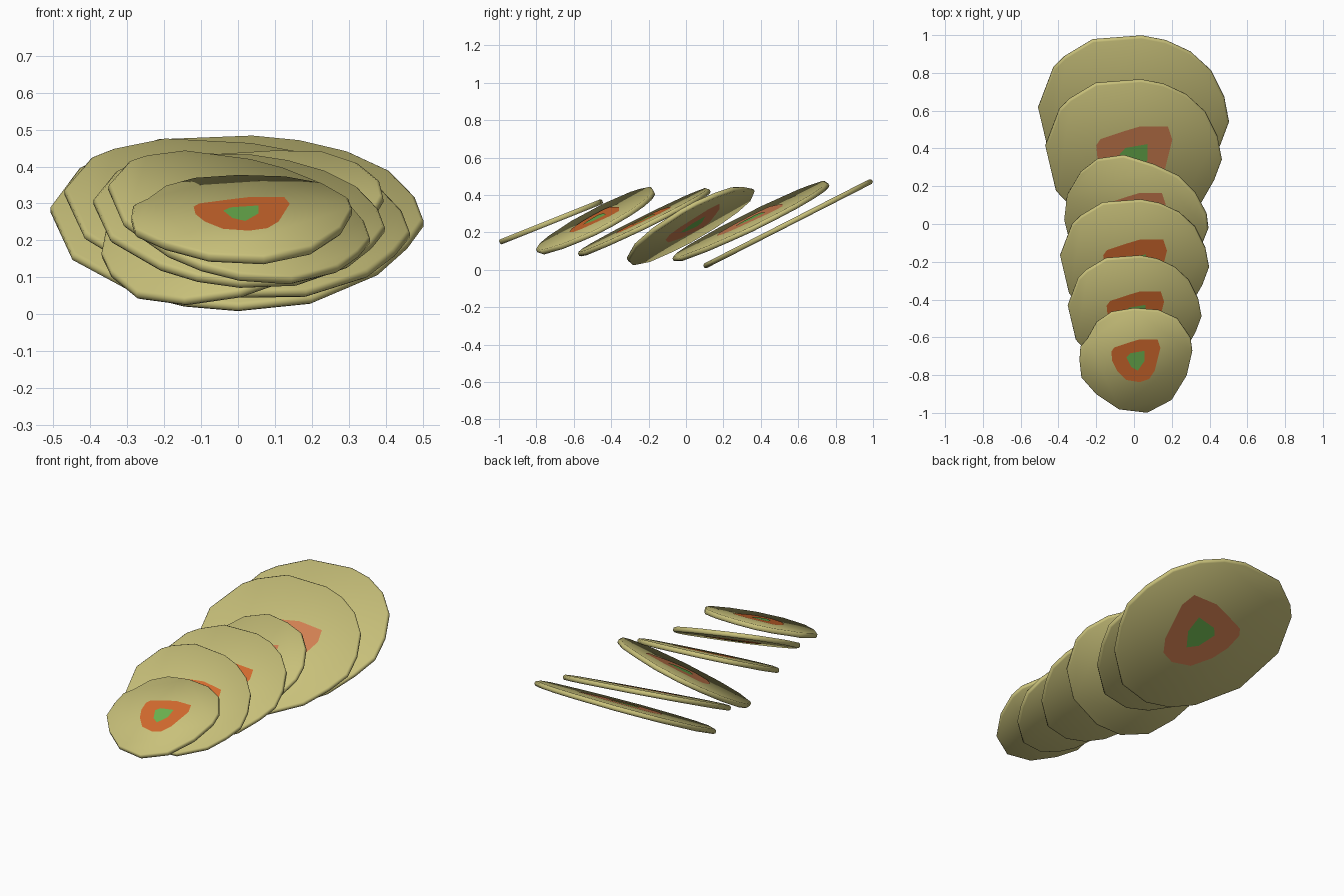
import bpy, bmesh
from mathutils import Vector

if "Cube" in bpy.data.objects:
    bpy.data.objects.remove(bpy.data.objects["Cube"])


def material(name, rgb):
    m = bpy.data.materials.new(name)
    m.diffuse_color = (*rgb, 1)
    m.use_nodes = True
    m.node_tree.nodes["Principled BSDF"].inputs["Base Color"].default_value = m.diffuse_color
    return m


FLESH = material("pale olive flesh", (0.58, 0.53, 0.195))
ORANGE = material("orange filling", (0.645, 0.144, 0.027))
SALMON = material("salmon filling", (0.645, 0.216, 0.084))
GREEN = material("green centre", (0.15, 0.445, 0.08))

# Slice outlines as seen from above, relative to the slice centre
WIDE = [(-.51, .075), (-.43, .285), (-.37, .345), (-.22, .435), (.04, .455), (.17, .43),
        (.30, .37), (.41, .27), (.48, .13), (.505, 0), (.46, -.12), (.38, -.26),
        (.20, -.41), (0, -.45), (-.15, -.425), (-.28, -.36), (-.45, -.18)]
ROUND = [(-.30, 0), (-.29, -.09), (-.21, -.18), (-.09, -.26), (.06, -.278), (.19, -.21),
         (.27, -.08), (.30, .05), (.29, .12), (.22, .22), (.12, .265), (-.01, .275),
         (-.13, .255), (-.21, .20), (-.26, .11), (-.295, .07)]
PEAKED = [(-.375, 0), (-.36, .13), (-.29, .25), (-.20, .32), (-.06, .34), (.10, .29),
          (.23, .23), (.32, .14), (.38, .03), (.39, -.05), (.33, -.20), (.20, -.30),
          (0, -.34), (-.15, -.315), (-.28, -.23), (-.35, -.10)]
# Filling and centre spots (for a slice of radius 0.3)
FILLING = [(-.13, .05), (-.115, .072), (-.03, .10), (.02, .115), (.115, .115), (.13, .07),
           (.10, -.05), (.07, -.095), (.02, -.112), (-.05, -.10), (-.10, -.05), (-.125, 0)]
CENTRE = [(-.05, .02), (-.03, .042), (.045, .055), (.045, 0), (.01, -.05), (-.025, -.03)]

T = 0.014  # half thickness


def slice_disc(name, outline, size, centre, sx, sy, spot, fill):
    """Tilted disc: sx and sy are the slopes of its plane along x and y."""
    normal = Vector((-sx, -sy, 1)).normalized()
    bm = bmesh.new()

    def ring(points, k, h):
        return [bm.verts.new(Vector(centre) + normal * h +
                             Vector((x * k, y * k, sx * x * k + sy * y * k)))
                for x, y in points]

    # body with softened rim
    rings = [ring(outline, size * k, h) for k, h in
             ((.975, T), (.995, T * .5), (.995, -T * .5), (.975, -T))]
    n = len(outline)
    for a, b in zip(rings, rings[1:]):
        for i in range(n):
            bm.faces.new((a[i], b[i], b[(i + 1) % n], a[(i + 1) % n]))
    bm.faces.new(rings[0])
    bm.faces.new(rings[-1])
    bmesh.ops.recalc_face_normals(bm, faces=bm.faces)
    # painted spots on both sides
    for points, lift, index in ((FILLING, .0015, 1), (CENTRE, .003, 2)):
        for side in (1, -1):
            f = bm.faces.new(ring(points, spot, side * (T + lift)))
            f.material_index = index
            f.normal_update()
            if f.normal.dot(normal) * side < 0:
                f.normal_flip()
    mesh = bpy.data.meshes.new(name)
    bm.to_mesh(mesh)
    bm.free()
    for m in (FLESH, fill, GREEN):
        mesh.materials.append(m)
    ob = bpy.data.objects.new(name, mesh)
    bpy.context.collection.objects.link(ob)
    bpy.context.view_layer.objects.active = ob
    ob.select_set(True)
    bpy.ops.object.shade_smooth_by_angle(angle=1.0)
    ob.select_set(False)


# Row of leaning slices, front to back
slice_disc("slice_1", ROUND, 1.0, (.01, -.72, .257), 0, .40, 1.0, ORANGE)
slice_disc("slice_2", WIDE, .70, (.005, -.485, .257), -.17, .50, 1.17, ORANGE)
slice_disc("slice_3", WIDE, .78, (.005, -.225, .252), -.06, .49, 1.30, ORANGE)
slice_disc("slice_4", PEAKED, 1.0, (.005, .025, .247), .24, .57, 1.27, SALMON)
slice_disc("slice_5", WIDE, .925, (0, .345, .255), -.09, .485, 1.55, SALMON)
slice_disc("slice_6", WIDE, 1.0, (0, .543, .245), 0, .51, 1.68, SALMON)
